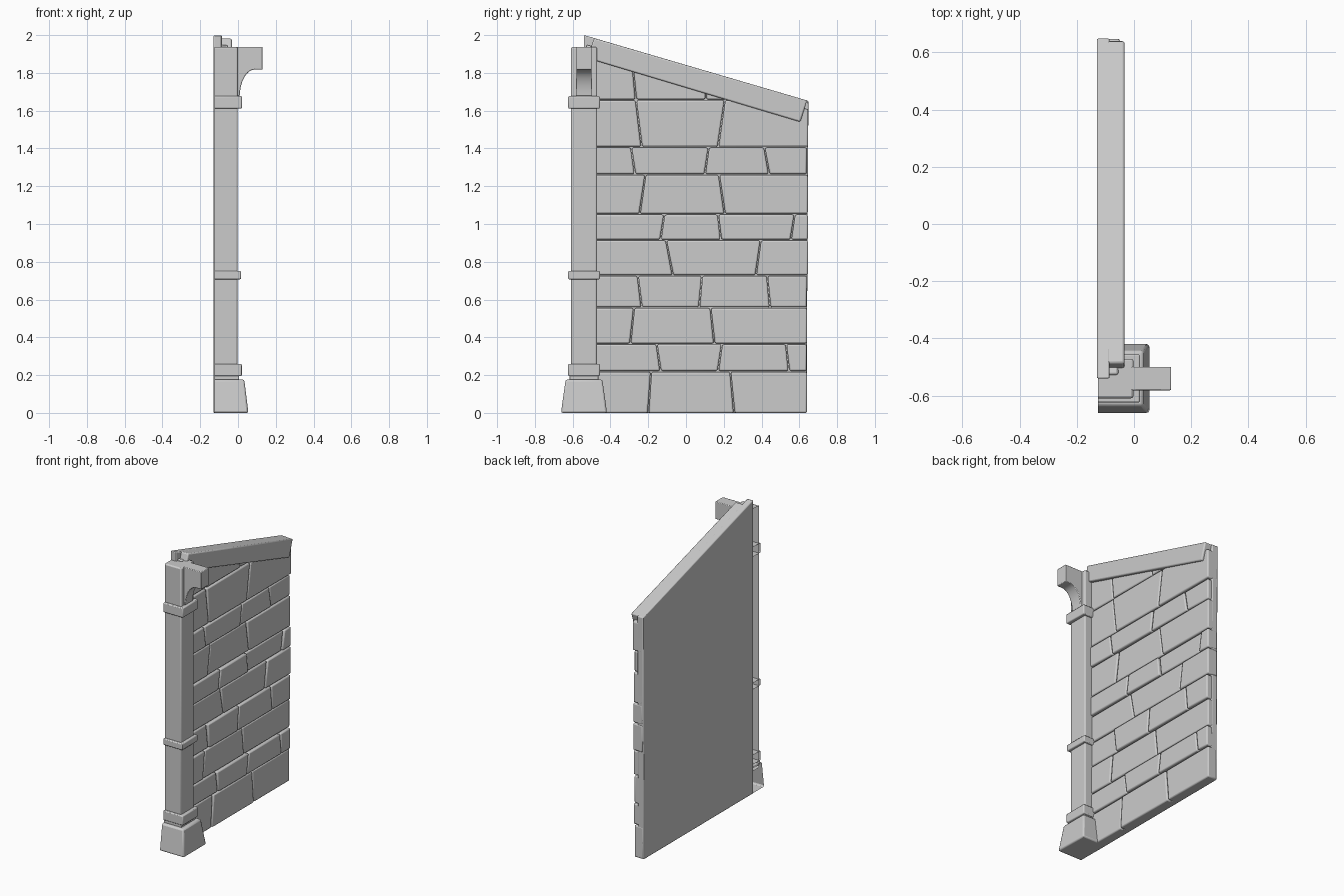
import bpy, bmesh, math, random
from mathutils import Vector

if "Cube" in bpy.data.objects:
    bpy.data.objects.remove(bpy.data.objects["Cube"])

random.seed(4)
BACK = -0.125


def finish(name, bm, bevel, segments=2, open_back=False):
    bmesh.ops.recalc_face_normals(bm, faces=bm.faces[:])
    if open_back:
        bm.normal_update()
        bmesh.ops.delete(bm, geom=[f for f in bm.faces if f.normal.x < -0.99], context='FACES')
    me = bpy.data.meshes.new(name)
    bm.to_mesh(me)
    bm.free()
    ob = bpy.data.objects.new(name, me)
    bpy.context.collection.objects.link(ob)
    if bevel:
        m = ob.modifiers.new("soft_edges", 'BEVEL')
        m.width = bevel
        m.segments = segments
        m.limit_method = 'ANGLE'
        m.angle_limit = math.radians(35)
    bpy.context.view_layer.objects.active = ob
    ob.select_set(True)
    bpy.ops.object.shade_smooth_by_angle(angle=math.radians(40))
    ob.select_set(False)
    return ob


def add_prism(bm, pts, origin, step):
    """Extrude a profile given as 3D points along a vector."""
    vs = [bm.verts.new(Vector(p) + Vector(origin)) for p in pts]
    f = bm.faces.new(vs)
    ext = bmesh.ops.extrude_face_region(bm, geom=[f])
    top = [v for v in ext["geom"] if isinstance(v, bmesh.types.BMVert)]
    bmesh.ops.translate(bm, verts=top, vec=step)


def slab(name, yz, x0, x1, bevel):
    bm = bmesh.new()
    add_prism(bm, [(0, y, z) for y, z in yz], (x0, 0, 0), (x1 - x0, 0, 0))
    return finish(name, bm, bevel)


def tapered_block(name, z0, z1, half0, half1, front0, front1, bevel=0.008):
    """Block around the pillar axis, open at the flat back."""
    bm = bmesh.new()
    rings = []
    for z, h, fx in ((z0, half0, front0), (z1, half1, front1)):
        rings.append([bm.verts.new((x, -0.54 + s * h, z))
                      for x, s in ((BACK, -1), (fx, -1), (fx, 1), (BACK, 1))])
    bm.faces.new(rings[0])
    bm.faces.new(rings[1])
    for i in range(4):
        j = (i + 1) % 4
        bm.faces.new((rings[0][i], rings[0][j], rings[1][j], rings[1][i]))
    return finish(name, bm, bevel, open_back=True)


# Backing panel with sloping top
slab("back_panel", [(-0.54, 0), (0.638, 0), (0.648, 1.652), (-0.54, 2.0)], -0.13, -0.085, 0.006)

# Stone courses: heights, then slanted joints (y at bottom, y at top)
heights = [0, 0.22, 0.365, 0.557, 0.727, 0.915, 1.052, 1.262, 1.407, 1.657, 1.98]
joints = [
    [(-0.20, -0.185), (0.255, 0.235)],
    [(-0.135, -0.155), (0.17, 0.19), (0.545, 0.53)],
    [(-0.295, -0.275), (0.15, 0.13)],
    [(-0.235, -0.255), (0.07, 0.085), (0.445, 0.43)],
    [(-0.07, -0.105), (0.37, 0.395)],
    [(-0.135, -0.115), (0.185, 0.17), (0.555, 0.575)],
    [(-0.245, -0.215), (0.205, 0.175)],
    [(-0.27, -0.29), (0.10, 0.12), (0.44, 0.415)],
    [(-0.235, -0.265), (0.17, 0.205)],
    [(-0.265, -0.295), (0.105, 0.105)],
]
G = 0.003
bm = bmesh.new()
for row, cuts in enumerate(joints):
    z0, z1 = heights[row] + (G if row else 0), heights[row + 1] - G
    end = 0.645 + random.uniform(-0.004, 0.006)
    edges = [(-0.53, -0.53)] + cuts + [(end, end)]
    for (a0, a1), (b0, b1) in zip(edges, edges[1:]):
        depth = random.uniform(0.065, 0.078)
        add_prism(bm, [(0, a0 + G, z0), (0, b0 - G, z0), (0, b1 - G, z1), (0, a1 + G, z1)],
                  (BACK, 0, 0), (depth, 0, 0))
# Trim the stones under the sloping beam
cut = bmesh.ops.bisect_plane(bm, geom=bm.verts[:] + bm.edges[:] + bm.faces[:],
                             plane_co=(0, 0.6, 1.62), plane_no=(0, 0.292, 1), clear_outer=True)
bmesh.ops.holes_fill(bm, edges=[e for e in bm.edges if e.is_boundary], sides=0)
finish("wall_stones", bm, 0.008)

# Sloping coping beam
slab("coping_beam", [(-0.487, 1.984), (0.641, 1.654), (0.605, 1.54), (-0.523, 1.878)],
     -0.12, -0.033, 0.008)

# Pillar, flared foot, neck and bands
tapered_block("pillar_shaft", 0.15, 1.937, 0.069, 0.069, -0.002, -0.002)
tapered_block("pillar_foot", 0.0, 0.177, 0.122, 0.097, 0.055, 0.033, 0.01)
tapered_block("pillar_neck", 0.17, 0.198, 0.076, 0.076, 0.005, 0.005, 0.004)
for name, z0, z1, front in (("lower_band", 0.195, 0.26, 0.02),
                            ("middle_band", 0.707, 0.751, 0.016),
                            ("upper_band", 1.611, 1.677, 0.021)):
    tapered_block(name, z0, z1, 0.084, 0.084, front, front, 0.006)

# Bracket with curved underside
profile = [(-0.02, 1.937), (0.13, 1.937), (0.13, 1.818)]
for i in range(9):
    t = math.radians(90 + 90 * i / 8)
    profile.append((0.09 + 0.08 * math.cos(t), 1.68 + 0.138 * math.sin(t)))
profile.append((-0.02, 1.67))
bm = bmesh.new()
add_prism(bm, [(x, 0, z) for x, z in profile], (0, -0.581, 0), (0, 0.082, 0))
finish("bracket", bm, 0.004)
